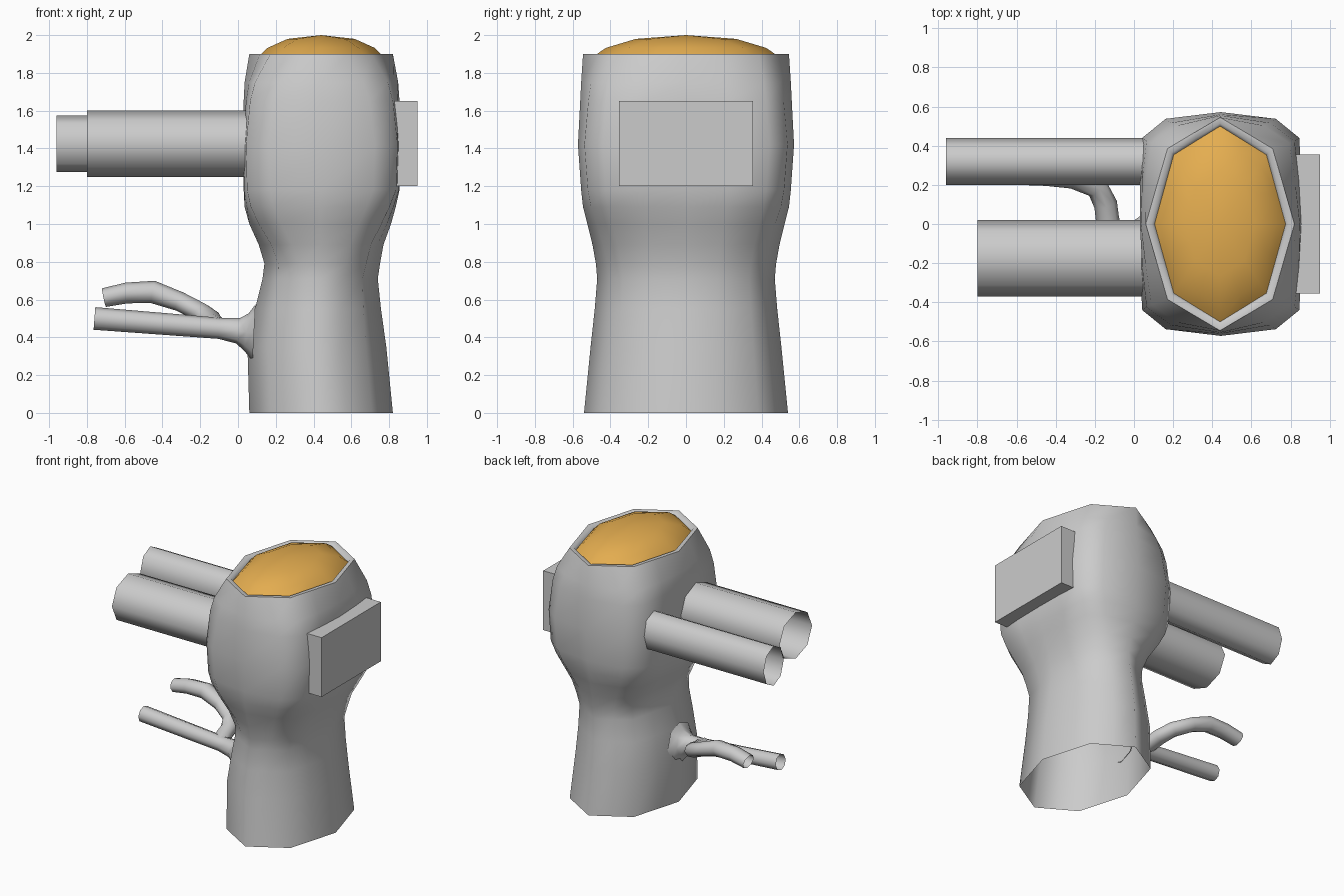
import bpy, bmesh, math
from mathutils import Vector

if "Cube" in bpy.data.objects:
    bpy.data.objects.remove(bpy.data.objects["Cube"], do_unlink=True)


def material(name, rgb):
    m = bpy.data.materials.new(name)
    m.use_nodes = True
    m.diffuse_color = (*rgb, 1)
    m.node_tree.nodes["Principled BSDF"].inputs["Base Color"].default_value = (*rgb, 1)
    return m


grey = material("plain grey", (0.6, 0.6, 0.6))
amber = material("amber", (0.78, 0.42, 0.08))


def finish(name, bm, mat, angle=60):
    bmesh.ops.recalc_face_normals(bm, faces=bm.faces)
    mesh = bpy.data.meshes.new(name)
    bm.to_mesh(mesh)
    bm.free()
    mesh.materials.append(mat)
    ob = bpy.data.objects.new(name, mesh)
    bpy.context.collection.objects.link(ob)
    bpy.ops.object.select_all(action="DESELECT")
    ob.select_set(True)
    bpy.context.view_layer.objects.active = ob
    bpy.ops.object.shade_smooth_by_angle(angle=math.radians(angle))
    return ob


def loft(name, rings, mat, apex=None):
    """Skin a list of point rings, with an optional closing point."""
    bm = bmesh.new()
    loops = [[bm.verts.new(p) for p in ring] for ring in rings]
    n = len(loops[0])
    for a, b in zip(loops, loops[1:]):
        for i in range(n):
            j = (i + 1) % n
            bm.faces.new((a[i], a[j], b[j], b[i]))
    if apex:
        tip = bm.verts.new(apex)
        for i in range(n):
            bm.faces.new((loops[-1][i], loops[-1][(i + 1) % n], tip))
    return finish(name, bm, mat)


# Quarter outlines: a plain octagon and a fuller, boxy form
OCTAGON = [(1, 0), (.854, .354), (.707, .707), (.354, .854), (0, 1)]
BOXY = [(1, 0), (1, .4), (.97, .77), (.68, .94), (0, 1)]


def section(x0, x1, ry, z, boxy=0):
    quarter = [Vector(a).lerp(Vector(b), boxy) for a, b in zip(OCTAGON, BOXY)]
    half = quarter + [Vector((-p.x, p.y)) for p in quarter[-2::-1]]
    full = half + [Vector((p.x, -p.y)) for p in half[-2:0:-1]]
    cx, rx = (x0 + x1) / 2, (x1 - x0) / 2
    return [(cx + p.x * rx, p.y * ry, z) for p in full]


# Hollow body with an open foot and a thin rim folded in at the top
levels = [
    (.06, .82, .54, 0, 0),
    (.05, .785, .505, .35, 0),
    (.09, .757, .483, .55, .05),
    (.13, .74, .47, .71, .1),
    (.14, .752, .477, .79, .2),
    (.11, .77, .495, .89, .35),
    (.06, .81, .522, 1.0, .6),
    (.035, .835, .545, 1.09, .8),
    (.03, .855, .555, 1.18, .95),
    (.03, .857, .572, 1.42, 1),
    (.03, .855, .56, 1.65, .8),
    (.035, .848, .555, 1.75, .6),
    (.06, .82, .545, 1.9, 0),
    (.09, .79, .515, 1.9, 0),
    (.105, .775, .5, 1.88, 0),
]
loft("body", [section(*l) for l in levels], grey)

# Low domed lid
lid = [(1, 1.88), (.85, 1.932), (.53, 1.98)]
loft("domed_lid", [section(.44 - .335 * s, .44 + .335 * s, .5 * s, z) for s, z in lid],
     amber, (.44, 0, 2))


def tube(name, path, radii, sides=8):
    """Open tube along a path; each radius is (sideways, upright)."""
    pts = [Vector(p) for p in path]
    rings = []
    for i, p in enumerate(pts):
        t = (pts[min(i + 1, len(pts) - 1)] - pts[max(i - 1, 0)]).normalized()
        side = t.cross(Vector((0, 0, 1))).normalized()
        up = side.cross(t)
        ru, rv = radii[i]
        angles = [2 * math.pi * k / sides for k in range(sides)]
        rings.append([p + side * ru * math.cos(a) + up * rv * math.sin(a) for a in angles])
    return loft(name, rings, grey)


# Two wide open pipes high on the side
tube("front_pipe", [(.06, -.175, 1.425), (-.8, -.175, 1.425)], [(.195, .175)] * 2)
tube("back_pipe", [(.06, .32, 1.425), (-.96, .32, 1.425)], [(.12, .15)] * 2)

# Thin straight spout, flared where it leaves the body
tube("straight_spout",
     [(.085, -.05, .425), (.045, -.05, .427), (0, -.05, .435), (-.1, -.05, .448),
      (-.76, -.05, .5)],
     [(.15, .15), (.1, .1), (.068, .068), (.056, .056), (.06, .06)])

# Thin curved spout that branches off the straight one
tube("curved_spout",
     [(-.11, -.06, .455), (-.135, .02, .475), (-.145, .1, .495), (-.19, .19, .53),
      (-.31, .24, .59), (-.45, .255, .64), (-.59, .26, .635), (-.71, .265, .61)],
     [(.06, .05)] * 3 + [(.06, .052)] * 2 + [(.06, .06), (.06, .055), (.06, .05)])

# Rectangular side plate
bm = bmesh.new()
bmesh.ops.create_cube(bm, size=1)
for v in bm.verts:
    v.co = Vector((.87 + v.co.x * .16, v.co.y * .71, 1.425 + v.co.z * .45))
finish("side_plate", bm, grey, 30)
